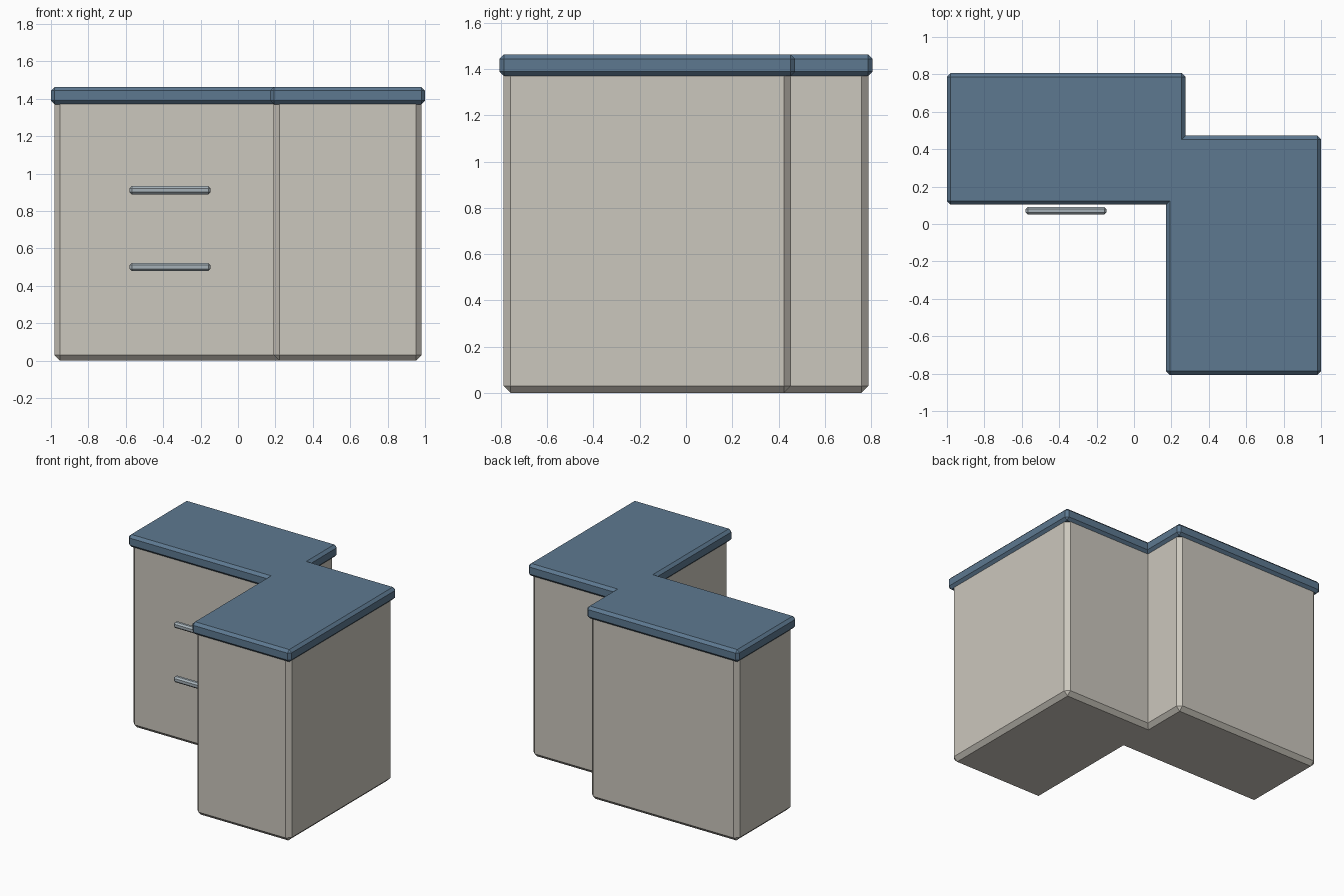
import bpy, bmesh
from mathutils import Vector

if "Cube" in bpy.data.objects:
    bpy.data.objects.remove(bpy.data.objects["Cube"])


def material(name, rgb):
    m = bpy.data.materials.new(name)
    m.diffuse_color = (*rgb, 1)
    m.use_nodes = True
    m.node_tree.nodes["Principled BSDF"].inputs["Base Color"].default_value = m.diffuse_color
    return m


def slab(name, outline, z0, z1, bevel, mat):
    """Extrude a clockwise outline and chamfer every edge except concave uprights."""
    n = len(outline)
    bm = bmesh.new()
    base = bm.faces.new([bm.verts.new((x, y, z0)) for x, y in outline])
    top = bmesh.ops.extrude_face_region(bm, geom=[base], use_keep_orig=True)["geom"]
    for v in top:
        if isinstance(v, bmesh.types.BMVert):
            v.co.z = z1
    bmesh.ops.recalc_face_normals(bm, faces=bm.faces)
    edges = [e for e in bm.edges if e.is_convex]
    bmesh.ops.bevel(bm, geom=edges, offset=bevel, segments=1,
                    affect='EDGES', profile=0.5)
    bmesh.ops.recalc_face_normals(bm, faces=bm.faces)
    me = bpy.data.meshes.new(name)
    bm.to_mesh(me)
    bm.free()
    me.materials.append(mat)
    ob = bpy.data.objects.new(name, me)
    bpy.context.collection.objects.link(ob)
    return ob


def stepped(inset):
    """Two offset wings joined in an S-shaped footprint."""
    i = inset
    l, r, b, f = -1 + i, 1 - i, 0.807 - i, -0.807 + i
    bx, by, fx, fy = 0.275 - i, 0.472 - i, 0.172 + i, 0.103 + i
    return [(l, b), (bx, b), (bx, by), (r, by), (r, f), (fx, f), (fx, fy), (l, fy)]


cream = material("cream", (0.60, 0.57, 0.51))
blue = material("blue", (0.11, 0.19, 0.28))
steel = material("steel", (0.38, 0.44, 0.48))

# Cabinet body, its top tucked into the worktop
slab("cabinet_body", stepped(0.019), 0.0, 1.405, 0.03, cream)

# Overhanging worktop
slab("worktop", stepped(0.0), 1.37, 1.463, 0.02, blue)

# Two bar handles in front of the left wing
bar = [(-0.58, 0.092), (-0.147, 0.092), (-0.147, 0.050), (-0.58, 0.050)]
for part, z in (("lower_handle", 0.50), ("upper_handle", 0.911)):
    slab(part, bar, z - 0.022, z + 0.022, 0.012, steel)
